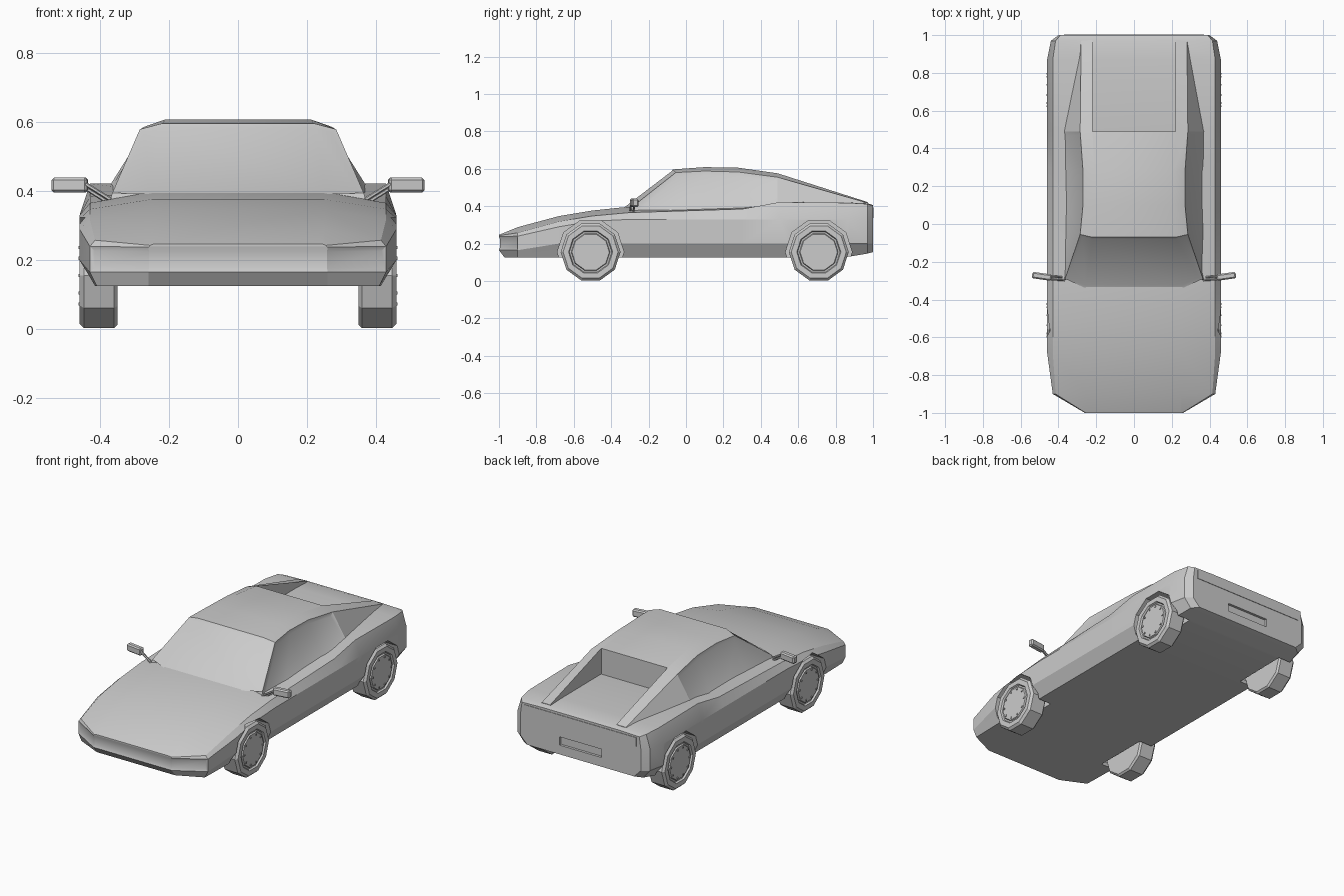
import bpy, bmesh, math
from mathutils import Vector, Matrix

if "Cube" in bpy.data.objects:
    bpy.data.objects.remove(bpy.data.objects["Cube"])


def mirrored(half):
    """Close a half cross-section with its mirror image."""
    return half + [(-x, y, z) for x, y, z in reversed(half)]


def loft(rings):
    """Skin rings of points; returns bmesh, side faces, first-cap strips."""
    bm = bmesh.new()
    v = [[bm.verts.new(p) for p in ring] for ring in rings]
    n = len(v[0])
    side = {}
    for r in range(len(v) - 1):
        for j in range(n):
            k = (j + 1) % n
            side[r, j] = bm.faces.new((v[r][j], v[r][k], v[r + 1][k], v[r + 1][j]))
    caps = [[bm.faces.new((e[i], e[i + 1], e[n - 2 - i], e[n - 1 - i]))
             for i in range(n // 2 - 1)] for e in (v[0], v[-1])]
    bmesh.ops.recalc_face_normals(bm, faces=bm.faces)
    return bm, side, caps[0]


def inset(bm, faces, width, depth):
    bmesh.ops.inset_region(bm, faces=faces, thickness=width, depth=-depth,
                           use_even_offset=True)


def finish(bm, name):
    me = bpy.data.meshes.new(name)
    bm.to_mesh(me)
    bm.free()
    ob = bpy.data.objects.new(name, me)
    bpy.context.collection.objects.link(ob)
    return ob


def smooth(ob, angle=22):
    bpy.ops.object.select_all(action='DESELECT')
    ob.select_set(True)
    bpy.context.view_layer.objects.active = ob
    bpy.ops.object.shade_smooth_by_angle(angle=math.radians(angle))


def box(name, center, size, turn=0.0, bevel=0.0):
    bm = bmesh.new()
    bmesh.ops.create_cube(bm, size=1)
    bmesh.ops.scale(bm, vec=size, verts=bm.verts)
    if bevel:
        bmesh.ops.bevel(bm, geom=bm.edges[:], offset=bevel, segments=1, affect='EDGES')
    bm.transform(Matrix.Translation(center) @ Matrix.Rotation(turn, 4, 'Z'))
    return finish(bm, name)


def rod(name, a, b, radius):
    a, b = Vector(a), Vector(b)
    bm = bmesh.new()
    bmesh.ops.create_cone(bm, cap_ends=True, segments=6, radius1=radius,
                          radius2=radius, depth=(b - a).length)
    bm.transform(Matrix.Translation((a + b) / 2)
                 @ (b - a).to_track_quat('Z', 'Y').to_matrix().to_4x4())
    return finish(bm, name)


def decagon(x, r, y, z=0.155):
    """Ten-sided ring around a wheel axle, flat side down."""
    a = [math.radians(18 + 36 * i) - math.pi / 2 for i in range(10)]
    return [(x, y + r * math.cos(t), z + r * math.sin(t)) for t in a]


def carve(ob, cutters):
    """Subtract the cutters, bake the result and delete the cutters."""
    for c in cutters:
        c.hide_render = True
        m = ob.modifiers.new('cut', 'BOOLEAN')
        m.object, m.operation, m.solver = c, 'DIFFERENCE', 'EXACT'
    deps = bpy.context.evaluated_depsgraph_get()
    me = bpy.data.meshes.new_from_object(ob.evaluated_get(deps))
    ob.modifiers.clear()
    ob.data = me
    for c in cutters:
        bpy.data.objects.remove(c)


WHEEL_Y = (-0.51, 0.71)

# Lower body: y, floor z, sill z, side x, belt z, shoulder x, shoulder z, crown z
stations = [
    (-1.00, .125, .165, .26, .238, .255, .243, .247),
    (-0.90, .125, .165, .43, .240, .415, .258, .288),
    (-0.68, .125, .200, .46, .290, .430, .318, .347),
    (-0.50, .125, .200, .46, .320, .430, .348, .377),
    (-0.30, .125, .200, .46, .330, .430, .366, .398),
    (0.30, .125, .200, .46, .330, .430, .385, .400),
    (0.50, .125, .200, .46, .330, .430, .422, .422),
    (0.87, .130, .200, .46, .330, .430, .418, .420),
    (0.97, .147, .200, .44, .330, .415, .412, .416),
    (1.00, .155, .200, .40, .330, .390, .402, .406)]
rings = []
for y, zf, zs, xs, zb, xt, zt, zc in stations:
    tuck = .03 if y == -1 else 0
    floor_x = xs if tuck else xs - (.02 if y == -.9 else .045)
    rings.append(mirrored([(floor_x, y + tuck, zf), (xs, y, zs), (xs, y, zb),
                           (xt, y, zt), (min(.25, xt - .01), y, zc)]))
bm, side, nose = loft(rings)
# Recessed light band wrapping the nose
inset(bm, [nose[1], side[0, 1], side[0, 7]], .013, .005)
body = finish(bm, 'body')

# Wheel arches and the plate recess
cutters = [box('plate_cutter', (0, 1.0, .235), (.28, .03, .05))]
for s in (1, -1):
    for y in WHEEL_Y:
        cutters.append(finish(loft([decagon(s * .33, .178, y),
                                    decagon(s * .55, .178, y)])[0], 'arch_cutter'))
carve(body, cutters)
smooth(body)
box('tail_panel', (0, 1.0, .365), (.74, .006, .055))

# Cabin with rear buttresses: (base, roof edge, roof) points per station
cabin_half = [
    [(.385, -.31, .33), (.365, -.29, .395), (.26, -.338, .392)],
    [(.375, -.05, .368), (.285, -.055, .580), (.22, -.07, .597)],
    [(.375, .10, .368), (.270, .10, .588), (.21, .10, .609)],
    [(.375, .28, .375), (.270, .28, .583), (.21, .28, .606)],
    [(.375, .49, .412), (.285, .49, .555), (.22, .49, .576)],
    [(.285, .97, .395), (.280, .97, .418), (.22, .975, .421)]]
bm, side, _ = loft([mirrored(h) for h in cabin_half])
inset(bm, [side[0, j] for j in (1, 2, 3)], .016, .004)      # windscreen
for j in (0, 4):                                            # side windows
    inset(bm, [side[r, j] for r in range(4)], .021, .006)
cabin = finish(bm, 'cabin')
carve(cabin, [box('deck_cutter', (0, .84, .5), (.44, .70, .40))])
smooth(cabin)

for s, label in ((1, 'right'), (-1, 'left')):
    # Wheels: tyre, rim groove and hub disc with bolts
    for y, end in zip(WHEEL_Y, ('front', 'rear')):
        profile = [(.35, .150), (.36, .160), (.447, .160), (.460, .147), (.460, .118),
                   (.450, .113), (.450, .104), (.458, .100)]
        bm, _, _ = loft([decagon(s * x, r, y) for x, r in profile])
        for _, by, bz in decagon(0, .086, y):
            bmesh.ops.create_cube(bm, size=.009,
                                  matrix=Matrix.Translation((s * .458, by, bz)))
        finish(bm, f'{end}_{label}_wheel')
    # Door mirrors on two thin arms
    box(f'{label}_mirror', (s * .488, -.277, .418), (.104, .034, .044),
        turn=s * .14, bevel=.007)
    for dy, dz in ((-.008, 0), (.008, -.012)):
        rod(f'{label}_mirror_arm', (s * .37, -.29 + dy, .376 + dz),
            (s * .447, -.284 + dy, .424 + dz), .006)
